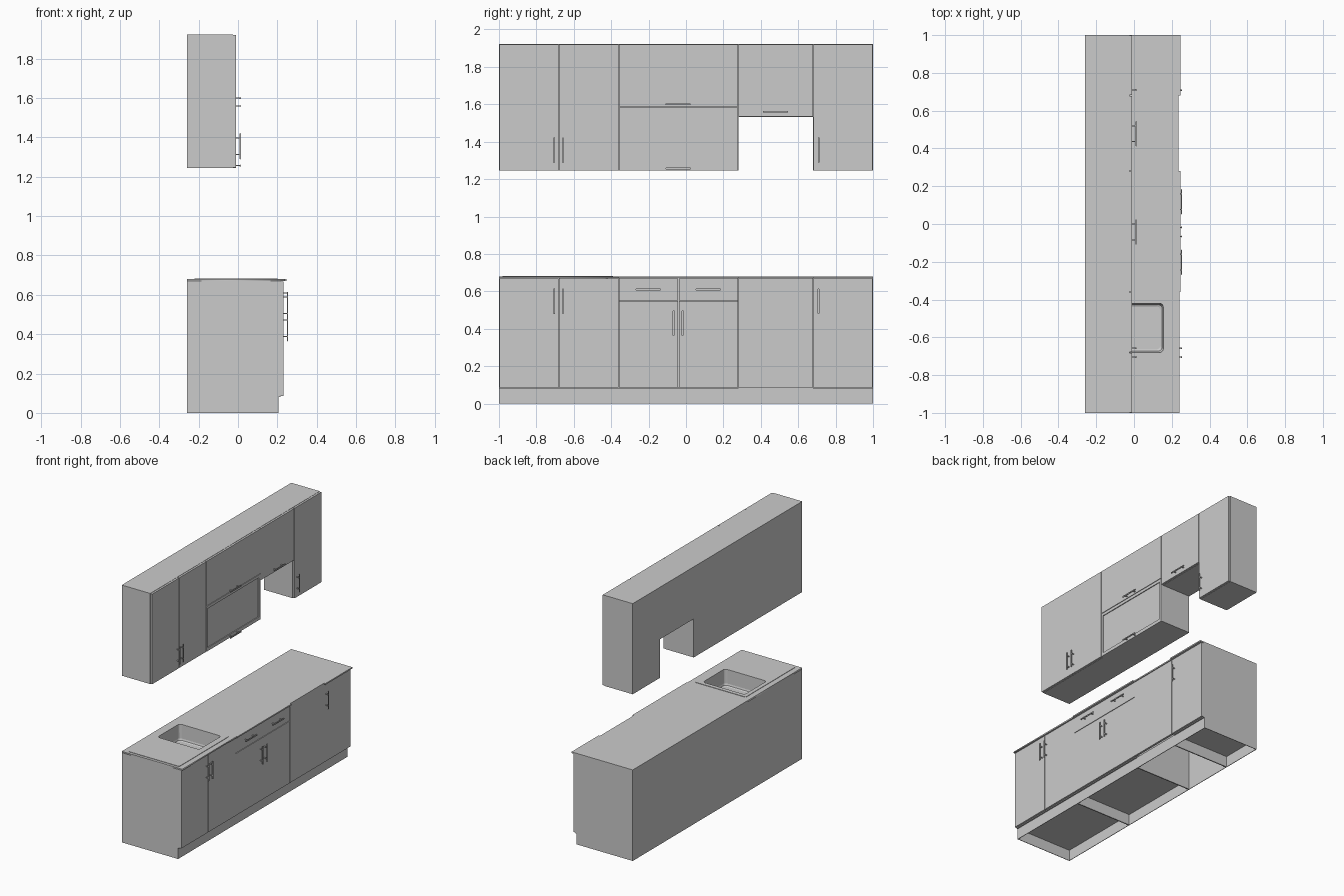
import bpy, bmesh, math
from mathutils import Vector

if "Cube" in bpy.data.objects:
    bpy.data.objects.remove(bpy.data.objects["Cube"])

BACK = -0.26
T = 0.004            # panel thickness


def finish(name, bm):
    me = bpy.data.meshes.new(name)
    bm.to_mesh(me)
    bm.free()
    ob = bpy.data.objects.new(name, me)
    bpy.context.collection.objects.link(ob)
    return ob


def add_box(bm, x, y, z):
    vs = bmesh.ops.create_cube(bm, size=1)["verts"]
    for v in vs:
        v.co = Vector([(r[0] + r[1]) / 2 + c * (r[1] - r[0]) for r, c in zip((x, y, z), v.co)])
    return vs


def box(name, x, y, z):
    bm = bmesh.new()
    add_box(bm, x, y, z)
    return finish(name, bm)


def door(name, front, y, z):
    g = 0.002
    return box(name, (front - 0.015, front), (y[0] + g, y[1] - g), (z[0] + g, z[1] - g))


def handle(name, front, y, z, vertical):
    """Rounded bar on two posts, centred on y, z."""
    bm = bmesh.new()
    L, w = 0.067, 0.005
    x = (front + 0.018, front + 0.024)
    if vertical:
        bar = add_box(bm, x, (y - w, y + w), (z - L, z + L))
    else:
        bar = add_box(bm, x, (y - L, y + L), (z - w, z + w))
    edges = list({e for v in bar for e in v.link_edges})
    bmesh.ops.bevel(bm, geom=edges, offset=0.0015, segments=2, affect='EDGES')
    for s in (-0.042, 0.042):
        py, pz = (y, z + s) if vertical else (y + s, z)
        add_box(bm, (front - 0.001, front + 0.019), (py - 0.003, py + 0.003), (pz - 0.003, pz + 0.003))
    return finish(name, bm)


def round_rect(x0, x1, y0, y1, r, seg=5):
    pts = []
    for cx, cy, a0 in ((x1 - r, y1 - r, 0), (x0 + r, y1 - r, 90), (x0 + r, y0 + r, 180), (x1 - r, y0 + r, 270)):
        for i in range(seg + 1):
            a = math.radians(a0 + 90 * i / seg)
            pts.append((cx + r * math.cos(a), cy + r * math.sin(a)))
    return pts


def plate_with_hole(name, outer, hole, z0, z1):
    cu = bpy.data.curves.new(name, 'CURVE')
    cu.dimensions = '2D'
    cu.fill_mode = 'BOTH'
    cu.extrude = (z1 - z0) / 2
    for loop in (outer, hole):
        sp = cu.splines.new('POLY')
        sp.points.add(len(loop) - 1)
        for p, c in zip(sp.points, loop):
            p.co = (c[0], c[1], 0, 1)
        sp.use_cyclic_u = True
    ob = bpy.data.objects.new(name, cu)
    bpy.context.collection.objects.link(ob)
    ob.location.z = (z0 + z1) / 2
    bpy.context.view_layer.objects.active = ob
    ob.select_set(True)
    bpy.ops.object.convert(target='MESH')
    ob.select_set(False)


# base cabinets: open underneath, third bay is an open appliance space
bays = [(-1, -0.36), (-0.36, 0.28), (0.28, 0.68), (0.68, 1)]
for i, (a, b) in enumerate(bays):
    bm = bmesh.new()
    for z, front in (((0, 0.085), 0.205), ((0.085, 0.67), 0.215)):
        add_box(bm, (BACK, front), (a, a + T), z)
        add_box(bm, (BACK, front), (b - T, b), z)
        add_box(bm, (BACK, BACK + T), (a, b), z)
    add_box(bm, (0.205 - T, 0.205), (a, b), (0, 0.085))
    if i != 2:
        add_box(bm, (BACK, 0.215), (a, b), (0.081, 0.089))
    finish(f"base_carcass_{i}", bm)

# worktops, with slightly different overhangs
sink_hole = round_rect(-0.19, 0.155, -0.68, -0.42, 0.02)
for i, front in ((1, 0.246), (2, 0.235), (3, 0.246)):
    box(f"worktop_{i}", (BACK, front), bays[i], (0.67, 0.68))
rect = [(BACK, -1), (0.24, -1), (0.24, -0.36), (BACK, -0.36)]
plate_with_hole("worktop_0", rect, sink_hole, 0.67, 0.68)

# sink rim plate and basin
rim = round_rect(-0.22, 0.2, -0.98, -0.39, 0.008)
plate_with_hole("sink_rim", rim, sink_hole, 0.68, 0.683)
bm = bmesh.new()
prev = None
for inset, z in ((0, 0.683), (0.003, 0.58), (0.007, 0.568), (0.016, 0.563)):
    pts = round_rect(-0.19 + inset, 0.155 - inset, -0.68 + inset, -0.42 - inset, 0.02)
    ring = [bm.verts.new((x, y, z)) for x, y in pts]
    if prev:
        n = len(ring)
        for k in range(n):
            m = (k + 1) % n
            bm.faces.new((prev[k], prev[m], ring[m], ring[k]))
    prev = ring
bm.faces.new(prev)
finish("sink_basin", bm)

# base doors and drawers
F = 0.231
for i, (a, b) in enumerate(((-1, -0.68), (-0.68, -0.36), (0.28, 0.68), (0.68, 1))):
    door(f"base_tall_door_{i}", F, (a, b), (0.083, 0.67))
for i, (a, b) in enumerate(((-0.36, -0.04), (-0.04, 0.28))):
    door(f"base_door_{i}", F, (a, b), (0.083, 0.55))
    door(f"drawer_front_{i}", F, (a, b), (0.55, 0.67))
    handle(f"drawer_handle_{i}", F, (a + b) / 2 - 0.002, 0.61, False)
for i, (y, z) in enumerate(((-0.705, 0.547), (-0.658, 0.547), (-0.066, 0.43), (-0.018, 0.43), (0.708, 0.547))):
    handle(f"base_handle_{i}", F, y, z, True)

# wall cabinets
U = -0.01
LO, HI = 1.245, 1.922
for i, (a, b) in enumerate(bays):
    box(f"wall_carcass_{i}", (BACK, U - 0.015), (a, b), (1.533 if i == 2 else LO, HI))
for i, (a, b, z) in enumerate(((-1, -0.68, LO), (-0.68, -0.36, LO), (-0.36, 0.28, 1.585),
                               (0.28, 0.68, 1.533), (0.68, 1, LO))):
    door(f"wall_door_{i}", U, (a, b), (z, HI))

# framed flap door with recessed pane
bm = bmesh.new()
X = (U - 0.015, U)
ya, yb, za, zb = -0.345, 0.26, 1.27, 1.562
add_box(bm, X, (-0.358, ya), (LO, 1.583))
add_box(bm, X, (yb, 0.278), (LO, 1.583))
add_box(bm, X, (ya, yb), (LO, za))
add_box(bm, X, (ya, yb), (zb, 1.583))
finish("flap_frame", bm)
box("flap_pane", (U - 0.014, U - 0.006), (ya, yb), (za, zb))

# wall cabinet handles
for i, (y, z, vert) in enumerate(((-0.705, 1.355, True), (-0.658, 1.355, True), (0.71, 1.355, True),
                                  (-0.042, 1.6, False), (-0.042, 1.257, False), (0.478, 1.56, False))):
    handle(f"wall_handle_{i}", U, y, z, vert)
